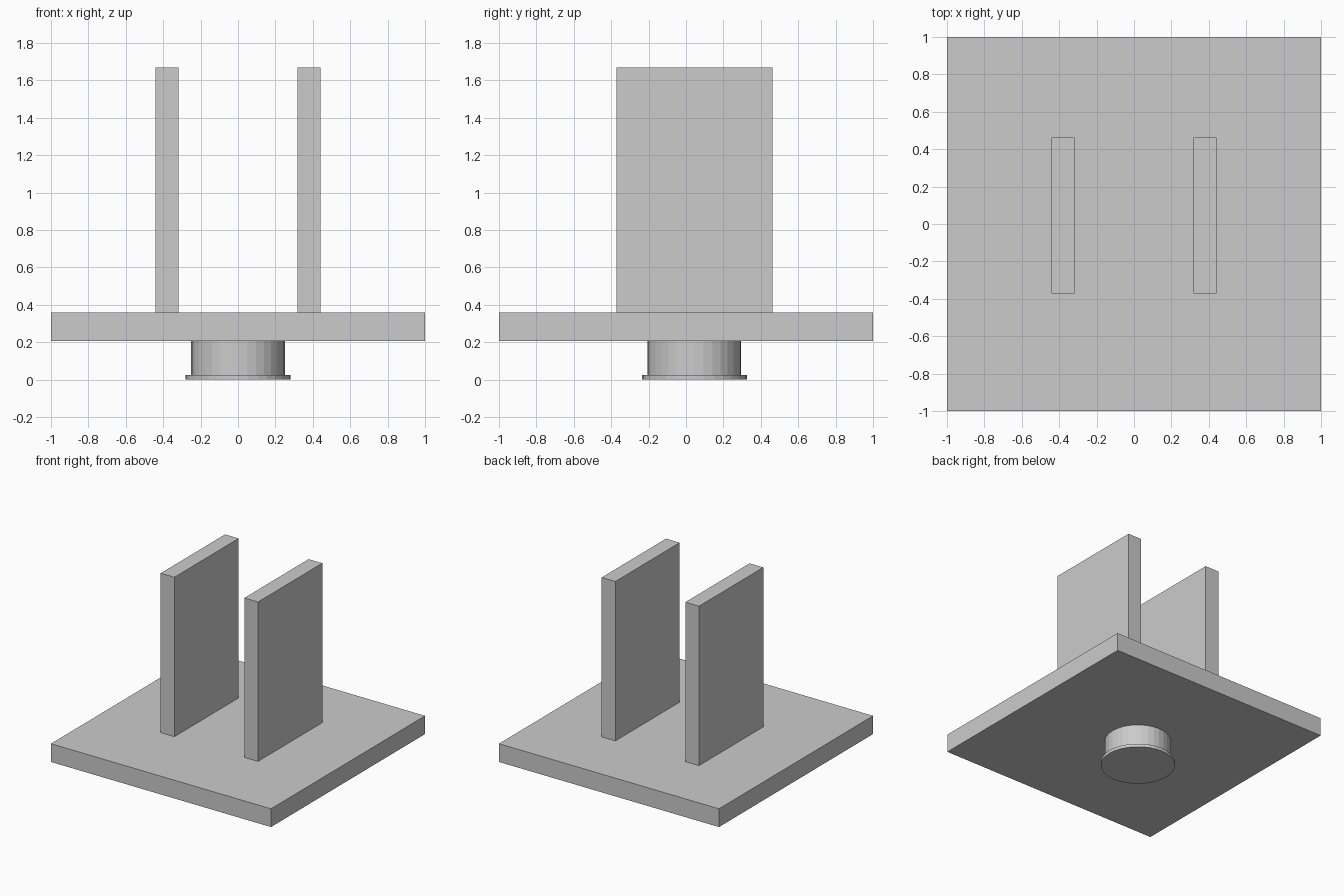
import bpy

if "Cube" in bpy.data.objects:
    bpy.data.objects.remove(bpy.data.objects["Cube"])


def box(name, lo, hi):
    bpy.ops.mesh.primitive_cube_add(size=1, location=[(a + b) / 2 for a, b in zip(lo, hi)])
    ob = bpy.context.object
    ob.name = name
    ob.scale = [b - a for a, b in zip(lo, hi)]
    bpy.ops.object.transform_apply(location=False, rotation=False, scale=True)
    return ob


def cylinder(name, radius, z0, z1, y):
    bpy.ops.mesh.primitive_cylinder_add(vertices=32, radius=radius, depth=z1 - z0,
                                        location=(0, y, (z0 + z1) / 2))
    bpy.context.object.name = name


# Square base plate
box("base_plate", (-1, -1, 0.208), (1, 1, 0.358))

# Two upright slabs, mirrored across x
for side, label in ((-1, "left"), (1, "right")):
    x0, x1 = sorted((side * 0.318, side * 0.442))
    box(label + "_upright", (x0, -0.372, 0.358), (x1, 0.463, 1.668))

# Round pedestal with a thin foot flange, slightly behind centre
cylinder("pedestal", 0.25, 0.026, 0.208, 0.045)
cylinder("foot_flange", 0.28, 0, 0.026, 0.045)
